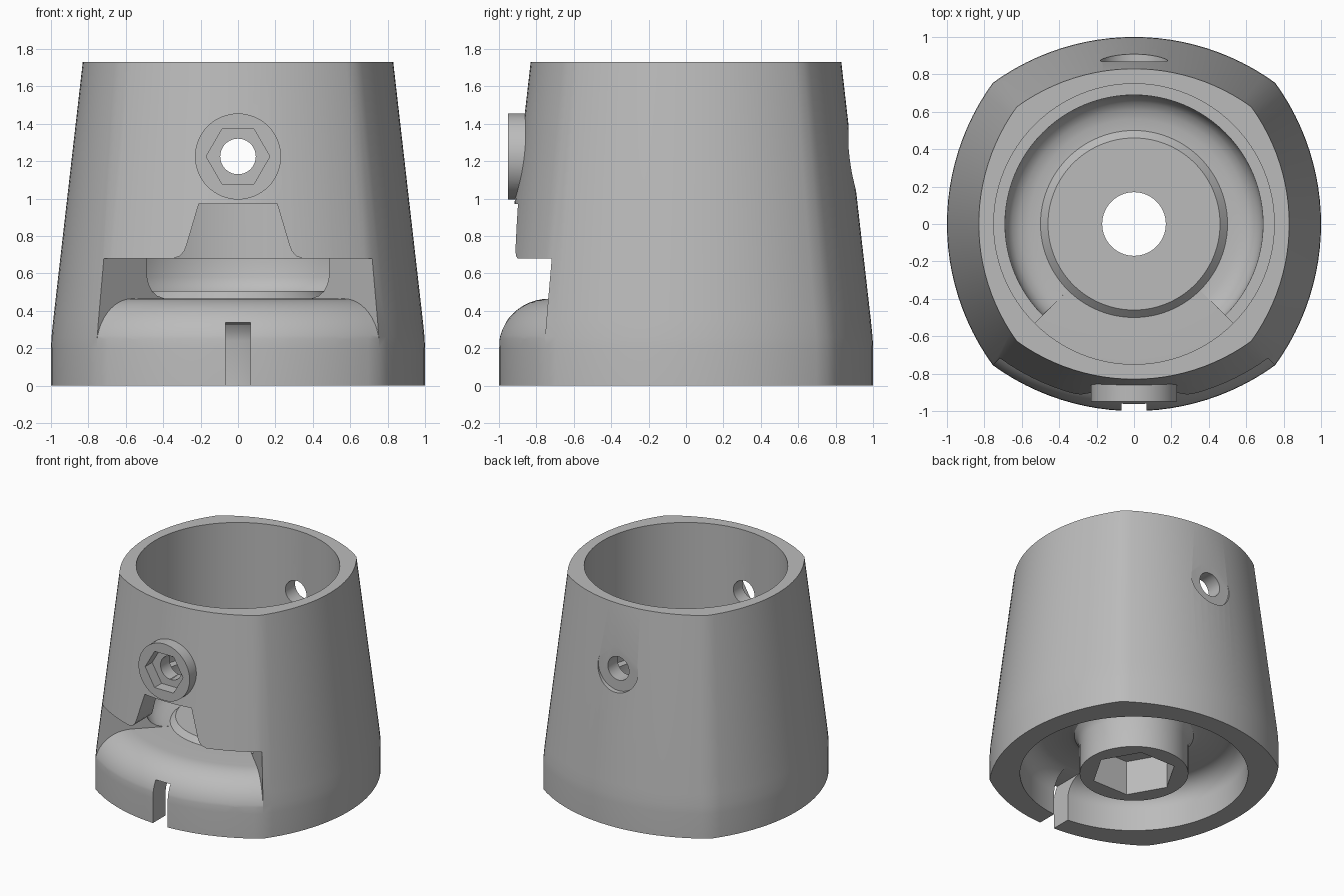
import bpy, bmesh, math
from math import sin, cos, pi, sqrt, radians
from mathutils import Vector

old = bpy.data.objects.get("Cube")
if old:
    bpy.data.objects.remove(old, do_unlink=True)

H = 1.73                 # overall height
CORNER = 0.755           # corner position of the four-arc outline
SAG = 1 - CORNER
R = (CORNER ** 2 + SAG ** 2) / (2 * SAG)
OFF = R - 1

grey = bpy.data.materials.new("plain_grey")
grey.use_nodes = True
grey.diffuse_color = (0.5, 0.5, 0.5, 1)
grey.node_tree.nodes["Principled BSDF"].inputs["Base Color"].default_value = (0.5, 0.5, 0.5, 1)


def outline_radius(a):
    """Polar radius of the rounded-square outline, a measured from a side's middle."""
    return -OFF * cos(a) + sqrt(R * R - (OFF * sin(a)) ** 2)


def loft(name, sections, wrap=False):
    """Skin closed sections; cap the ends, or join last to first when wrap is set."""
    bm = bmesh.new()
    rows = [[bm.verts.new(p) for p in s] for s in sections]
    n = len(rows[0])
    pairs = list(zip(rows, rows[1:]))
    if wrap:
        pairs.append((rows[-1], rows[0]))
    else:
        bm.faces.new(rows[0])
        bm.faces.new(rows[-1])
    for a, b in pairs:
        for i in range(n):
            j = (i + 1) % n
            bm.faces.new((a[i], a[j], b[j], b[i]))
    bmesh.ops.recalc_face_normals(bm, faces=bm.faces)
    me = bpy.data.meshes.new(name)
    bm.to_mesh(me)
    bm.free()
    ob = bpy.data.objects.new(name, me)
    bpy.context.collection.objects.link(ob)
    me.materials.append(grey)
    return ob


def ring(r, z, n=96):
    return [Vector((r * cos(2 * pi * i / n), r * sin(2 * pi * i / n), z)) for i in range(n)]


def rod(name, r, y0, y1, z, n=64):
    """Prism lying along y."""
    return loft(name, [[Vector((p.x, y, z + p.y)) for p in ring(r, 0, n)] for y in (y0, y1)])


def combine(body, other, operation):
    mod = body.modifiers.new("join", "BOOLEAN")
    mod.operation = operation
    mod.solver = "EXACT"
    mod.object = other
    other.hide_render = True
    bpy.context.view_layer.objects.active = body
    bpy.ops.object.modifier_apply(modifier=mod.name)
    bpy.data.objects.remove(other, do_unlink=True)


def quarter(r0, r1, z0, z1, steps=12):
    """Elliptical quarter from (r0, z1) on top to (r1, z0) outside."""
    return [(r0 + (r1 - r0) * sin(t), z0 + (z1 - z0) * cos(t))
            for t in (pi / 2 * i / steps for i in range(steps + 1))]


# Tapered rounded-square housing
def body_ring(scale, z, per_side=24):
    pts = []
    for side in range(4):
        for i in range(per_side):
            a = -pi / 4 + pi / 2 * i / per_side
            r = outline_radius(a) * scale
            pts.append(Vector((r * cos(a + side * pi / 2), r * sin(a + side * pi / 2), z)))
    return pts


housing = loft("housing", [body_ring(s, z) for s, z in
                           ((1, 0), (1, 0.2), (0.997, 0.26), (0.988, 0.35), (0.83, H))])

# Round screw boss on the front
SCREW_Z = 1.225
combine(housing, rod("screw_boss", 0.23, -0.95, -0.79, SCREW_Z), "UNION")

# Upper cup with ledge, rounded trough and raised centre disc
bowl = [(0.46, 0.505), (0.5, 0.465), (0.56, 0.467), (0.61, 0.48), (0.65, 0.505),
        (0.675, 0.54), (0.688, 0.58), (0.69, 0.68), (0.75, 0.68), (0.75, H + 0.1)]
combine(housing, loft("cup_cutter", [ring(r, z) for r, z in bowl]), "DIFFERENCE")

# Ring-shaped hollow underneath, around the centre post
hollow = [(0.4, -0.1), (0.4, 0.24), (0.415, 0.29), (0.44, 0.325), (0.48, 0.34)]
hollow += quarter(0.68, 0.84, 0.18, 0.34) + [(0.84, -0.1)]
sections = [[Vector((r * cos(a), r * sin(a), z)) for r, z in hollow]
            for a in (2 * pi * i / 96 for i in range(96))]
combine(housing, loft("hollow_cutter", sections, wrap=True), "DIFFERENCE")

# Front window: a quarter sector over a rounded shoulder
sections = []
for i in range(33):
    a = radians(-45 + 90 * i / 32)
    rim = outline_radius(a)
    prof = [(0.5, 0.68), (0.5, 0.465)] + quarter(rim - 0.27, rim + 0.003, 0.2, 0.465)
    prof += [(1.3, 0.2), (1.3, 0.68)]
    sections.append([Vector((r * sin(a), -r * cos(a), z)) for r, z in prof])
combine(housing, loft("window_cutter", sections), "DIFFERENCE")

# Flared notch above the window
half = [(0.21, 0.97), (0.275, 0.75), (0.287, 0.72), (0.31, 0.693), (0.35, 0.678), (0.35, 0.62)]
shape = half + [(-x, z) for x, z in reversed(half)]
combine(housing, loft("notch_cutter", [[Vector((x, y, z)) for x, z in shape]
                                       for y in (-1.2, -0.55)]), "DIFFERENCE")

# Slot in the front lower wall
slot = [(-0.066, -0.1), (0.066, -0.1), (0.066, 0.338), (-0.066, 0.338)]
combine(housing, loft("slot_cutter", [[Vector((x, y, z)) for x, z in slot]
                                      for y in (-1.2, -0.7)]), "DIFFERENCE")

# Cross screw hole, nut pocket and rear counterbore
combine(housing, rod("screw_hole", 0.095, -1.2, 1.2, SCREW_Z), "DIFFERENCE")
combine(housing, rod("nut_pocket", 0.17, -1.2, -0.86, SCREW_Z, 6), "DIFFERENCE")
combine(housing, rod("counterbore", 0.18, 0.868, 1.2, SCREW_Z), "DIFFERENCE")

# Central hole and hexagonal pocket in the post
combine(housing, loft("centre_hole", [ring(0.17, -0.2), ring(0.17, 0.8)]), "DIFFERENCE")
combine(housing, loft("hex_pocket", [ring(0.315, -0.1, 6), ring(0.315, 0.28, 6)]), "DIFFERENCE")

bpy.ops.object.select_all(action="DESELECT")
housing.select_set(True)
bpy.context.view_layer.objects.active = housing
bpy.ops.object.shade_smooth_by_angle(angle=radians(30))
